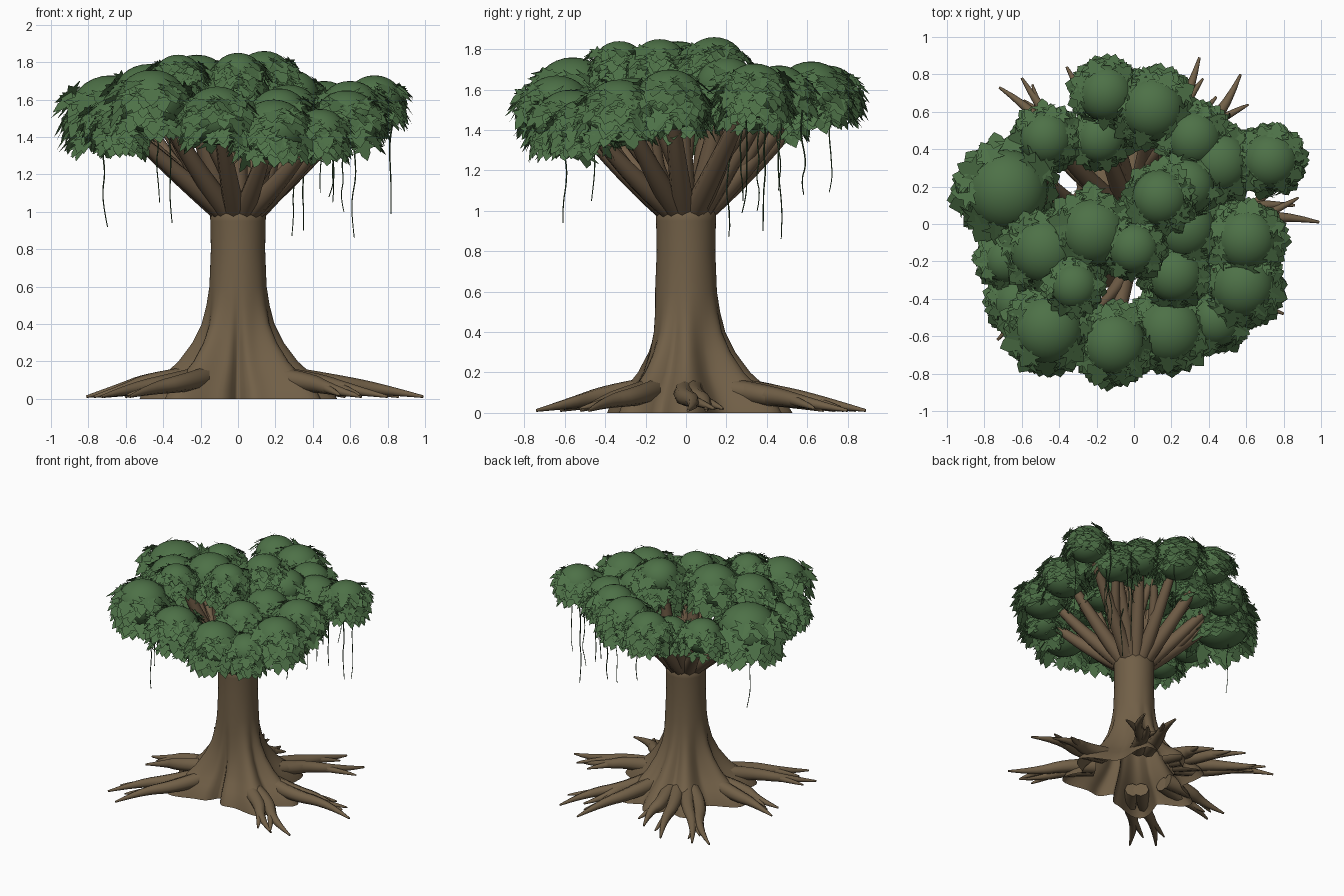
import bpy, bmesh, math, random
from mathutils import Vector

random.seed(7)
if "Cube" in bpy.data.objects:
    bpy.data.objects.remove(bpy.data.objects["Cube"])


def material(name, rgb):
    mat = bpy.data.materials.new(name)
    mat.use_nodes = True
    mat.diffuse_color = (*rgb, 1)
    mat.node_tree.nodes["Principled BSDF"].inputs["Base Color"].default_value = (*rgb, 1)
    return mat


BARK = material("bark_brown", (.165, .115, .063))
BRANCH = material("branch_brown", (.16, .107, .061))
LEAF = material("leaf_green", (.075, .165, .063))
VINE = material("vine_dark_green", (.04, .085, .035))


def mesh_object(name, bm, mat):
    mesh = bpy.data.meshes.new(name)
    bm.to_mesh(mesh)
    bm.free()
    mesh.materials.append(mat)
    obj = bpy.data.objects.new(name, mesh)
    bpy.context.collection.objects.link(obj)
    return obj


def tubes(name, paths, mat, sides=2):
    """Tapered tubes; every path is a list of (point, radius)."""
    curve = bpy.data.curves.new(name, "CURVE")
    curve.dimensions = "3D"
    curve.bevel_depth = 1
    curve.bevel_resolution = sides
    curve.use_fill_caps = True
    curve.resolution_u = 4
    for path in paths:
        spline = curve.splines.new("NURBS")
        spline.points.add(len(path) - 1)
        for point, (co, radius) in zip(spline.points, path):
            point.co = (*co, 1)
            point.radius = radius
        spline.use_endpoint_u = True
        spline.order_u = 3
    curve.materials.append(mat)
    obj = bpy.data.objects.new(name, curve)
    bpy.context.collection.objects.link(obj)
    bpy.ops.object.select_all(action="DESELECT")
    obj.select_set(True)
    bpy.context.view_layer.objects.active = obj
    bpy.ops.object.convert(target="MESH")
    bpy.ops.object.shade_smooth_by_angle(angle=math.radians(50))
    return obj


def polar(angle, r, z):
    return Vector((r * math.cos(angle), r * math.sin(angle), z))


# Trunk: lathed profile, open below, whose foot swells into root lobes
LOBES = [math.radians(a) for a in (0, -35, 62, 92, 124, 178, 225)]
PROFILE = [(0, .34, .19), (.05, .32, .18), (.1, .285, .155), (.15, .25, .125), (.2, .22, .1),
           (.3, .185, .06), (.4, .165, .03), (.5, .157, .012), (.6, .153, 0), (.8, .145, 0),
           (.95, .148, 0), (1, .15, 0), (1.04, .1, 0)]


def trunk_radius(angle, base, flare):
    gaps = [abs((angle - a + math.pi) % math.tau - math.pi) for a in LOBES + [-math.pi / 2]]
    lobe = max(math.exp(-(gap / .28) ** 2) for gap in gaps[:-1])
    return base + flare * (lobe - .6 * math.exp(-(gaps[-1] / .15) ** 2))


bm = bmesh.new()
SEGMENTS = 96
rings = []
for z, base, flare in PROFILE:
    angles = [math.tau * i / SEGMENTS for i in range(SEGMENTS)]
    rings.append([bm.verts.new(polar(a, trunk_radius(a, base, flare), z)) for a in angles])
for low, high in zip(rings, rings[1:]):
    for i in range(SEGMENTS):
        j = (i + 1) % SEGMENTS
        bm.faces.new((low[i], low[j], high[j], high[i])).smooth = True
bm.faces.new(rings[-1])
mesh_object("trunk", bm, BARK)

# Roots: thick starts on the lobes, wavering to thin tips with side twigs
ROOT_TIPS = [(.99, .01), (.86, .1), (.8, -.48), (.66, -.52), (.57, .8), (.35, .89), (.44, .68),
             (-.36, .84), (-.6, .78), (-.72, .73), (-.14, .74), (-.81, .06), (-.77, -.08),
             (-.73, -.62), (-.58, -.74)]
roots = []
for x, y in ROOT_TIPS:
    tip = Vector((x, y, .012))
    aim, reach = math.atan2(y, x), tip.length
    sway = random.choice((-1, 1)) * random.uniform(.03, .07)
    start = polar(aim, .3, .11)
    middle = polar(aim - sway, .5, .085)
    elbow = polar(aim + sway, reach * .76, .055)
    roots.append([(start, .058), (middle, .05), (elbow, .032), (tip, .007)])
    twig = polar(aim + 2.2 * sway, reach * .9, .02)
    roots.append([(middle.lerp(elbow, .5), .028), (elbow.lerp(twig, .5), .02), (twig, .005)])
tubes("roots", roots, BARK)

# Foliage clumps: x, y, top height, outer radius
CLUMPS = [
    (-.68, .18, 1.73, .29), (-.48, -.14, 1.79, .24), (-.22, -.04, 1.84, .24), (.14, .14, 1.86, .2),
    (0, -.13, 1.85, .18), (-.32, -.33, 1.84, .17), (-.46, -.56, 1.76, .25), (-.11, -.64, 1.67, .23),
    (.19, -.57, 1.6, .24), (.58, -.33, 1.65, .23), (.6, -.08, 1.7, .22), (.73, .34, 1.73, .2),
    (.46, .33, 1.7, .22), (.32, .46, 1.72, .2), (.1, .62, 1.74, .23), (-.15, .7, 1.72, .2),
    (-.47, .46, 1.66, .19), (.44, -.51, 1.55, .19), (-.68, -.19, 1.6, .17), (.27, -.02, 1.68, .22),
    (.28, .2, 1.76, .2), (-.18, .46, 1.6, .18), (.22, -.27, 1.66, .2), (-.62, -.42, 1.56, .18)]
LEAF_HALF = [(.12, .12), (.5, .02), (.34, .28), (.68, .5), (.28, .52), (.26, .7)]
OUTLINE = [(0, 0)] + LEAF_HALF + [(0, 1)] + [(-u, v) for u, v in reversed(LEAF_HALF)]


def add_leaf(bm, centre, r, height):
    """One jagged leaf, hanging down the clump's side and flaring outward."""
    az = random.uniform(0, math.tau)
    lat = random.uniform(-.75, .75)
    out = polar(az, 1, 0)
    side = Vector((-out.y, out.x, random.uniform(-.5, .5))).normalized()
    anchor = centre + out * r * .76 * math.cos(lat) + Vector((0, 0, height * 1.03 * math.sin(lat)))
    flare = max(math.sin(lat), 0) + random.uniform(.3, .8)
    along = (out * flare + Vector((0, 0, -math.cos(lat)))).normalized()
    size = r * random.uniform(.4, .58)
    bm.faces.new([bm.verts.new(anchor + side * u * size + along * v * size)
                  for u, v in OUTLINE])


for number, (x, y, top, r) in enumerate(CLUMPS):
    height = r * .68
    centre = Vector((x, y, top - height))
    bm = bmesh.new()
    bmesh.ops.create_uvsphere(bm, u_segments=24, v_segments=14, radius=1)
    for vert in bm.verts:
        vert.co = centre + Vector((vert.co.x * r * .76, vert.co.y * r * .76, vert.co.z * height))
    for face in bm.faces:
        face.smooth = True
    for _ in range(100):
        add_leaf(bm, centre, r, height)
    mesh_object(f"foliage_clump_{number + 1}", bm, LEAF)

# Branches: one fanning from the trunk top into each clump
branches = []
for x, y, top, r in CLUMPS:
    end = Vector((x * .92, y * .92, top - r * .75))
    aim, spread = math.atan2(y, x), end.xy.length
    start = polar(aim, min(.09, spread * .5), 1)
    bend = start.lerp(end, .5) + Vector((0, 0, random.uniform(-.05, 0)))
    branches.append([(start, .058), (bend, .05), (end, .028)])
    # Side shoot on the larger clumps
    if r > .19:
        shoot = polar(aim + random.choice((-.25, .25)), spread * .85, end.z - .03)
        branches.append([(start.lerp(end, .35), .038), (bend.lerp(shoot, .5), .032), (shoot, .018)])
tubes("branches", branches, BRANCH)

# Hanging vines: x, y, lower end
VINES = [(.62, .47, .86), (.29, .21, .87), (.35, .39, .9), (.82, .29, .99), (.5, .58, 1.08),
         (.2, .72, 1.09), (-.71, .21, .92), (-.36, -.6, .94), (-.43, -.46, 1.05), (.56, .36, 1),
         (.5, .28, 1.05), (.44, .46, 1.1)]
vines = []
for x, y, end in VINES:
    count = 6
    vines.append([(Vector((x + random.uniform(-.015, .015), y + random.uniform(-.015, .015),
                           1.5 + (end - 1.5) * i / count)), .005 - .0004 * i)
                  for i in range(count + 1)])
tubes("hanging_vines", vines, VINE, 0)
